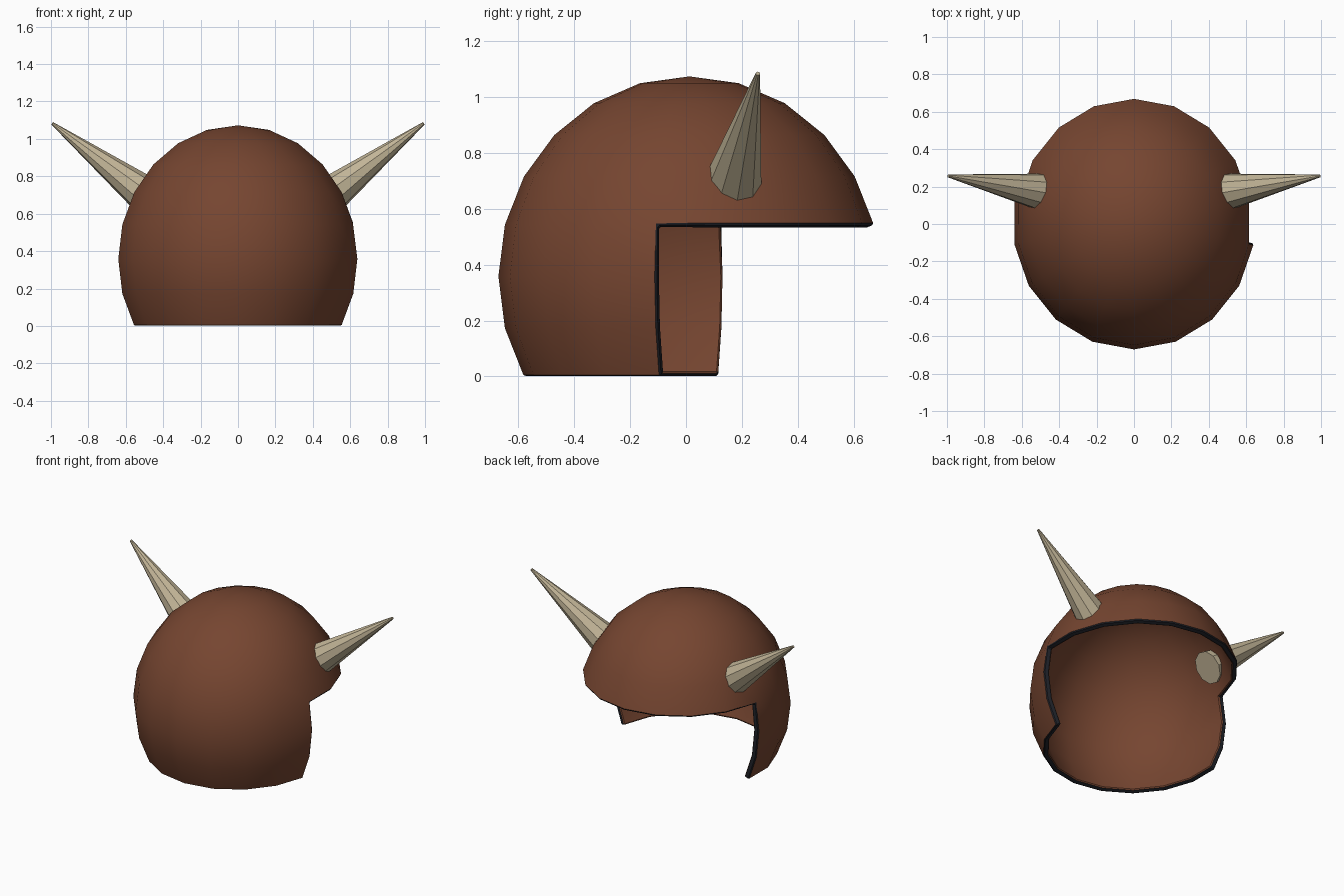
import bpy, bmesh, math
from mathutils import Vector

if "Cube" in bpy.data.objects:
    bpy.data.objects.remove(bpy.data.objects["Cube"])


def material(name, rgb):
    m = bpy.data.materials.new(name)
    m.diffuse_color = (*rgb, 1)
    m.use_nodes = True
    m.node_tree.nodes["Principled BSDF"].inputs["Base Color"].default_value = m.diffuse_color
    return m


brown = material("brown_leather", (0.18, 0.06, 0.03))
dark = material("dark_rim", (0.014, 0.016, 0.022))
bone = material("bone", (0.54, 0.46, 0.31))


def add_object(name, bm, mats):
    mesh = bpy.data.meshes.new(name)
    bm.normal_update()
    bm.to_mesh(mesh)
    bm.free()
    for m in mats:
        mesh.materials.append(m)
    ob = bpy.data.objects.new(name, mesh)
    bpy.context.collection.objects.link(ob)
    return ob


# Helmet shell: 18-sided ellipsoid, open below and with a face opening
SEG = 18
RX, RY, RZ = 0.65, 0.6825, 0.715
CY, CZ = 0.012, 0.3575
bm = bmesh.new()
pole = bm.verts.new((0, CY, CZ + RZ))
rings = []
for i in range(1, 9):
    t = math.radians(15 * i)
    ring = []
    for k in range(SEG):
        a = math.radians(-10 + 20 * k)
        ring.append(bm.verts.new((RX * math.sin(t) * math.cos(a),
                                  CY + RY * math.sin(t) * math.sin(a),
                                  CZ + RZ * math.cos(t))))
    rings.append(ring)
for k in range(SEG):
    n = (k + 1) % SEG
    bm.faces.new((pole, rings[0][k], rings[0][n]))
    for i in range(7):
        if i >= 4 and k < SEG // 2:      # face opening
            continue
        bm.faces.new((rings[i][k], rings[i + 1][k], rings[i + 1][n], rings[i][n]))
bmesh.ops.delete(bm, geom=[v for v in bm.verts if not v.link_faces], context='VERTS')
helmet = add_object("helmet_shell", bm, [brown, dark])

# Wall thickness with a dark, slightly softened rim
solid = helmet.modifiers.new("thickness", 'SOLIDIFY')
solid.thickness = 0.035
solid.offset = -1
solid.material_offset_rim = 1
bevel = helmet.modifiers.new("rim_bevel", 'BEVEL')
bevel.width = 0.006
bevel.segments = 1
bevel.limit_method = 'ANGLE'
bevel.angle_limit = math.radians(50)
bpy.context.view_layer.objects.active = helmet
helmet.select_set(True)
for m in ("thickness", "rim_bevel"):
    bpy.ops.object.modifier_apply(modifier=m)
bpy.ops.object.shade_smooth_by_angle(angle=math.radians(32))

# Horns: straight ten-sided cones set through the shell
for name, s in (("right_horn", 1), ("left_horn", -1)):
    tip = Vector((s * 0.993, 0.257, 1.083))
    axis = Vector((s, 0.172, 0.767)).normalized()
    length = 0.68
    bm = bmesh.new()
    bmesh.ops.create_cone(bm, cap_ends=True, segments=10, radius1=0.108,
                          radius2=0.008, depth=length)
    rot = axis.to_track_quat('Z', 'Y').to_matrix().to_4x4()
    bmesh.ops.transform(bm, matrix=rot, verts=bm.verts)
    bmesh.ops.translate(bm, vec=tip - axis * length / 2, verts=bm.verts)
    add_object(name, bm, [bone])
